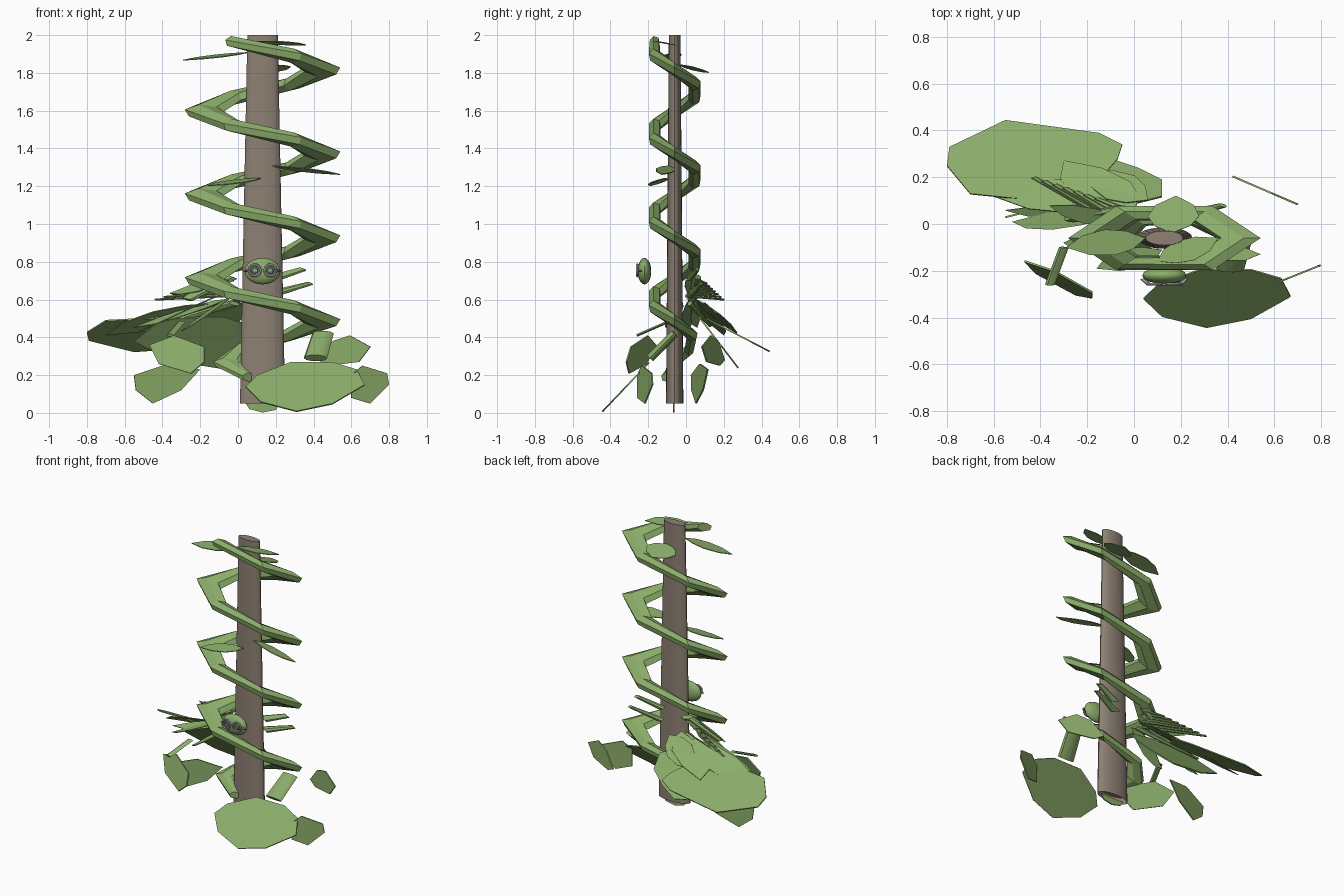
import bpy, bmesh, math, random
from mathutils import Vector, Matrix

if "Cube" in bpy.data.objects:
    bpy.data.objects.remove(bpy.data.objects["Cube"])

random.seed(4)
SX = 2.6            # everything is stretched sideways by this factor
CX, CY = 0.13, -0.06


def mat(name, c):
    m = bpy.data.materials.new(name)
    m.diffuse_color = (*c, 1)
    m.use_nodes = True
    m.node_tree.nodes["Principled BSDF"].inputs["Base Color"].default_value = m.diffuse_color
    return m


GREEN = mat("leaf green", (0.26, 0.42, 0.145))
BROWN = mat("bark brown", (0.27, 0.218, 0.175))
GREY = mat("light grey", (0.42, 0.40, 0.41))


def finish(name, bm, m, smooth=False):
    bmesh.ops.recalc_face_normals(bm, faces=bm.faces)
    me = bpy.data.meshes.new(name)
    bm.to_mesh(me)
    bm.free()
    me.materials.append(m)
    if smooth:
        for p in me.polygons:
            p.use_smooth = True
        me.set_sharp_from_angle(angle=math.radians(35))
    ob = bpy.data.objects.new(name, me)
    bpy.context.collection.objects.link(ob)
    return ob


def skin(bm, rings):
    for a, b in zip(rings, rings[1:]):
        n = len(a)
        for i in range(n):
            bm.faces.new((a[i], a[(i + 1) % n], b[(i + 1) % n], b[i]))
    bm.faces.new(rings[0])
    bm.faces.new(rings[-1])


def rod(name, a, b, r0, r1, m=GREEN, n=8):
    """Straight tapered tube whose section is stretched sideways."""
    a, b = (Vector((p[0] / SX, p[1], p[2])) for p in (a, b))
    d = (b - a).normalized()
    u = d.cross(Vector((0, 0, 1))).normalized()
    v = d.cross(u)
    bm = bmesh.new()
    rings = []
    for p, r in ((a, r0), (b, r1)):
        ring = []
        for i in range(n):
            t = math.tau * i / n
            q = p + (u * math.cos(t) + v * math.sin(t)) * r
            ring.append(bm.verts.new((q.x * SX, q.y, q.z)))
        rings.append(ring)
    skin(bm, rings)
    return finish(name, bm, m, True)


def plate(name, pts, thick=0.008):
    """Thin flat leaf from a 3D outline."""
    bm = bmesh.new()
    f = bm.faces.new([bm.verts.new(p) for p in pts])
    f.normal_update()
    n = f.normal.copy()
    r = bmesh.ops.extrude_face_region(bm, geom=[f], use_keep_orig=True)
    for e in r["geom"]:
        if isinstance(e, bmesh.types.BMVert):
            e.co += n * thick
    return finish(name, bm, GREEN)


def xz_leaf(name, pts, y):
    return plate(name, [(x, y(x, z), z) for x, z in pts])


def xy_leaf(name, pts, z):
    return plate(name, [(x, y, z(x, y)) for x, y in pts])


def blade(name, a, b, w):
    """Pointed leaf from a to b with half-width vector w."""
    a, b, w = Vector(a), Vector(b), Vector(w)
    prof = ((0.2, 0.7), (0.45, 1), (0.75, 0.75))
    up = [a.lerp(b, t) + w * k for t, k in prof]
    dn = [a.lerp(b, t) - w * k for t, k in reversed(prof)]
    return plate(name, [a] + up + [b] + dn, 0.005)


# Tapered oval pole with a recessed bottom
bm = bmesh.new()
bmesh.ops.create_cone(bm, cap_ends=True, segments=24, radius1=0.046, radius2=0.031, depth=1.95)
bottom = min(bm.faces, key=lambda f: f.calc_center_median().z)
bmesh.ops.inset_region(bm, faces=[bottom], thickness=0.008)
for v in bottom.verts:
    v.co.z += 0.04
bmesh.ops.transform(bm, matrix=Matrix.Translation((CX, CY, 1.025)) @ Matrix.Diagonal((SX, 1, 1, 1)), verts=bm.verts)
finish("pole", bm, BROWN, True)

# Six-step spiral vine, narrowing at its foot
bm = bmesh.new()
rings = []
for k in range(-4, 21):
    ang = -math.tau * k / 6
    z = 0.485 + 0.444 * k / 6
    R = 0.122 if k >= 0 else 0.122 + 0.016 * k
    r = 0.034 if k >= 0 else 0.034 + 0.003 * k
    if k == 20:
        r = 0.028
    ring = []
    for i in range(6):
        t = math.tau * i / 6 + 0.3
        rad = R + r * math.cos(t) * 1.12
        ring.append(bm.verts.new((CX + SX * rad * math.cos(ang), CY + rad * math.sin(ang), z + r * 1.1 * math.sin(t))))
    rings.append(ring)
skin(bm, rings)
finish("spiral_vine", bm, GREEN)

# Broad leaves around the foot
xz_leaf("front_big_leaf", [(.04, .14), (.1, .2), (.28, .27), (.5, .27), (.63, .23), (.67, .15), (.5, .05), (.31, .01), (.12, .06)],
        lambda x, z: -.445 + (z - .01) * .95)
xz_leaf("front_left_leaf", [(-.47, .36), (-.34, .41), (-.18, .35), (-.18, .27), (-.25, .21), (-.42, .26)],
        lambda x, z: -.18 - .45 * (x + .47) + .3 * (z - .3))
xz_leaf("left_low_leaf", [(-.55, .2), (-.37, .26), (-.2, .23), (-.3, .12), (-.45, .05), (-.54, .12)],
        lambda x, z: .07 + .25 * (x + .37))
xz_leaf("right_low_leaf", [(.6, .2), (.66, .25), (.79, .21), (.8, .15), (.7, .05), (.6, .08)],
        lambda x, z: -.26 + .4 * (x - .6))
xz_leaf("right_back_leaf", [(.42, .28), (.5, .38), (.59, .41), (.7, .35), (.64, .27), (.48, .25)],
        lambda x, z: .2 - .43 * (x - .42))
xz_leaf("base_leaf", [(.04, .05), (.06, .02), (.13, .002), (.2, .015), (.22, .05)], lambda x, z: -.06)
xy_leaf("back_big_leaf", [(-.8, .25), (-.79, .33), (-.55, .445), (-.15, .39), (-.05, .34), (-.07, .28), (-.2, .13), (-.4, .1), (-.7, .13)],
        lambda x, y: .56 - .52 * y)
xy_leaf("back_lower_leaf", [(-.55, .17), (-.35, .25), (-.1, .28), (.02, .24), (.12, .19), (.12, .12), (-.08, .07), (-.4, .08)],
        lambda x, y: .5 - (y - .08) * 1.3)

# Narrow leaves fanned out on the left
fan = [((-.1, .03, .62), (-.52, .01, .43), (.06, .045, .03)), ((-.05, .05, .6), (-.55, .06, .45), (.04, .03, .03)),
       ((-.1, .06, .58), (-.7, .2, .41), (.08, .06, -.03)), ((0, .05, .6), (-.3, .27, .42), (.12, .03, .0)),
       ((-.02, -.05, .62), (-.3, -.08, .43), (.03, .05, .03)), ((.06, .1, .58), (-.2, .22, .45), (.06, .05, -.04)),
       ((-.05, 0, .7), (-.36, .08, .63), (.03, .03, .03))]
for a, b, w in fan:
    blade("fan_leaf", a, b, w)

# Needle bundle and short shoots
for i in range(7):
    o = random.uniform(-.03, .03)
    z = .6 + .014 * i
    rod("needle", (-.06 + o, .0 + .01 * i, z + .02), (-.43 + .045 * i, .2 - .015 * i, z), .009, .006, n=6)
rod("left_shoot", (-.02, .02, .58), (-.42, .13, .46), .016, .008)
rod("left_shoot", (-.05, .06, .72), (-.27, .02, .6), .022, .014)
rod("right_shoot", (.18, .02, .71), (.34, .06, .76), .018, .012)
rod("right_shoot", (.18, .03, .63), (.38, .08, .685), .018, .01)
rod("leaf_stalk", (-.3, -.1, .48), (-.36, -.26, .41), .008, .008, n=6)
rod("front_bud", (.41, -.19, .29), (.45, -.06, .42), .024, .022, n=10)

# Small leaves along the vine
blade("top_left_leaf", (.05, -.06, 1.905), (-.29, -.1, 1.865), (-.02, .055, .005))
blade("top_back_leaf", (.16, -.04, 1.84), (.18, .12, 1.8), (.11, 0, .008))
blade("top_front_leaf", (.1, -.16, 1.965), (.36, -.06, 1.945), (.04, -.04, .006))
blade("middle_left_leaf", (.12, -.11, 1.24), (-.16, -.19, 1.2), (-.04, .04, .005))
blade("middle_right_leaf", (.18, -.09, 1.305), (.54, -.13, 1.26), (.03, -.05, .006))

# Round head with spectacles
bm = bmesh.new()
bmesh.ops.create_uvsphere(bm, u_segments=16, v_segments=10, radius=1)
bmesh.ops.transform(bm, matrix=Matrix.Translation((CX, -.22, .75)) @ Matrix.Diagonal((.095, .036, .07, 1)), verts=bm.verts)
finish("head", bm, GREEN, True)
for s in (-1, 1):
    bpy.ops.mesh.primitive_torus_add(major_segments=20, minor_segments=6, major_radius=.03, minor_radius=.007,
                                     location=(CX + s * .042, -.258, .755), rotation=(math.pi / 2, 0, 0))
    ob = bpy.context.object
    ob.name = "spectacle_rim"
    ob.data.materials.append(GREY)
    rod("spectacle_arm", (CX + s * .07, -.255, .755), (CX + s * .094, -.235, .75), .005, .004, GREY, 6)
    # small pupil ring inside each rim
    bpy.ops.mesh.primitive_torus_add(major_segments=14, minor_segments=5, major_radius=.013, minor_radius=.005,
                                     location=(CX + s * .042, -.258, .755), rotation=(math.pi / 2, 0, 0))
    ob = bpy.context.object
    ob.name = "eye_ring"
    ob.data.materials.append(GREY)
rod("spectacle_bridge", (CX - .013, -.26, .76), (CX + .013, -.26, .76), .005, .005, GREY, 6)
